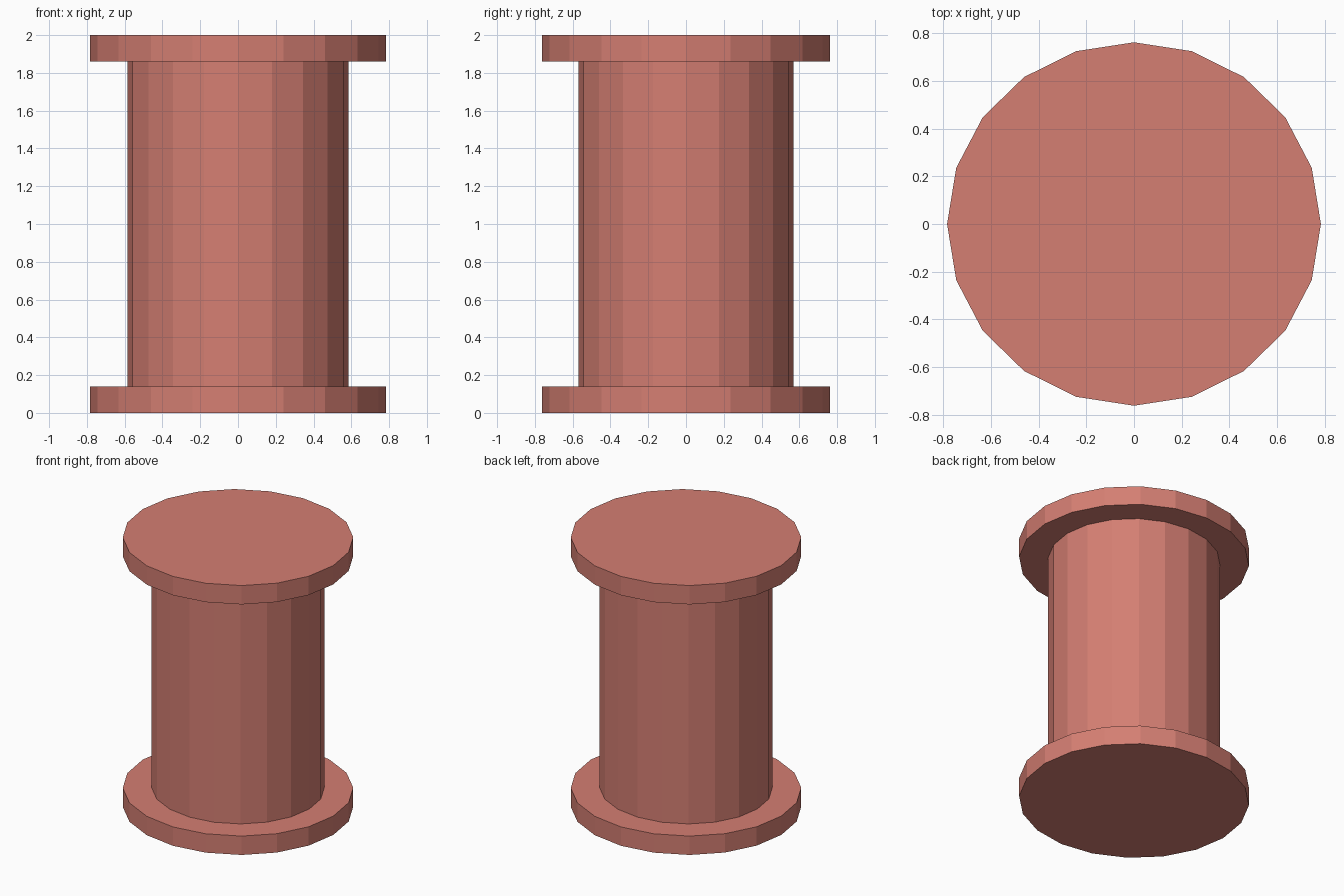
import bpy

cube = bpy.data.objects.get("Cube")
if cube:
    bpy.data.objects.remove(cube, do_unlink=True)

SIDES = 20
HEIGHT = 2.0
RIM = 0.14          # flange thickness
DEPTH_RATIO = 0.972  # slightly oval, narrower front to back

clay = bpy.data.materials.new("terracotta")
clay.use_nodes = True
colour = (0.66, 0.21, 0.17, 1.0)
clay.diffuse_color = colour
clay.node_tree.nodes["Principled BSDF"].inputs["Base Color"].default_value = colour


def oval_cylinder(name, radius, bottom, top):
    """Flat-faced cylinder between two heights."""
    bpy.ops.mesh.primitive_cylinder_add(
        vertices=SIDES, radius=radius, depth=top - bottom,
        location=(0, 0, (bottom + top) / 2))
    obj = bpy.context.object
    obj.name = obj.data.name = name
    obj.scale.y = DEPTH_RATIO
    bpy.ops.object.transform_apply(location=False, rotation=False, scale=True)
    obj.data.materials.append(clay)
    return obj


# Two matching flanges joined by a narrower core
oval_cylinder("bottom_flange", 0.783, 0, RIM)
oval_cylinder("core", 0.586, RIM, HEIGHT - RIM)
oval_cylinder("top_flange", 0.783, HEIGHT - RIM, HEIGHT)
